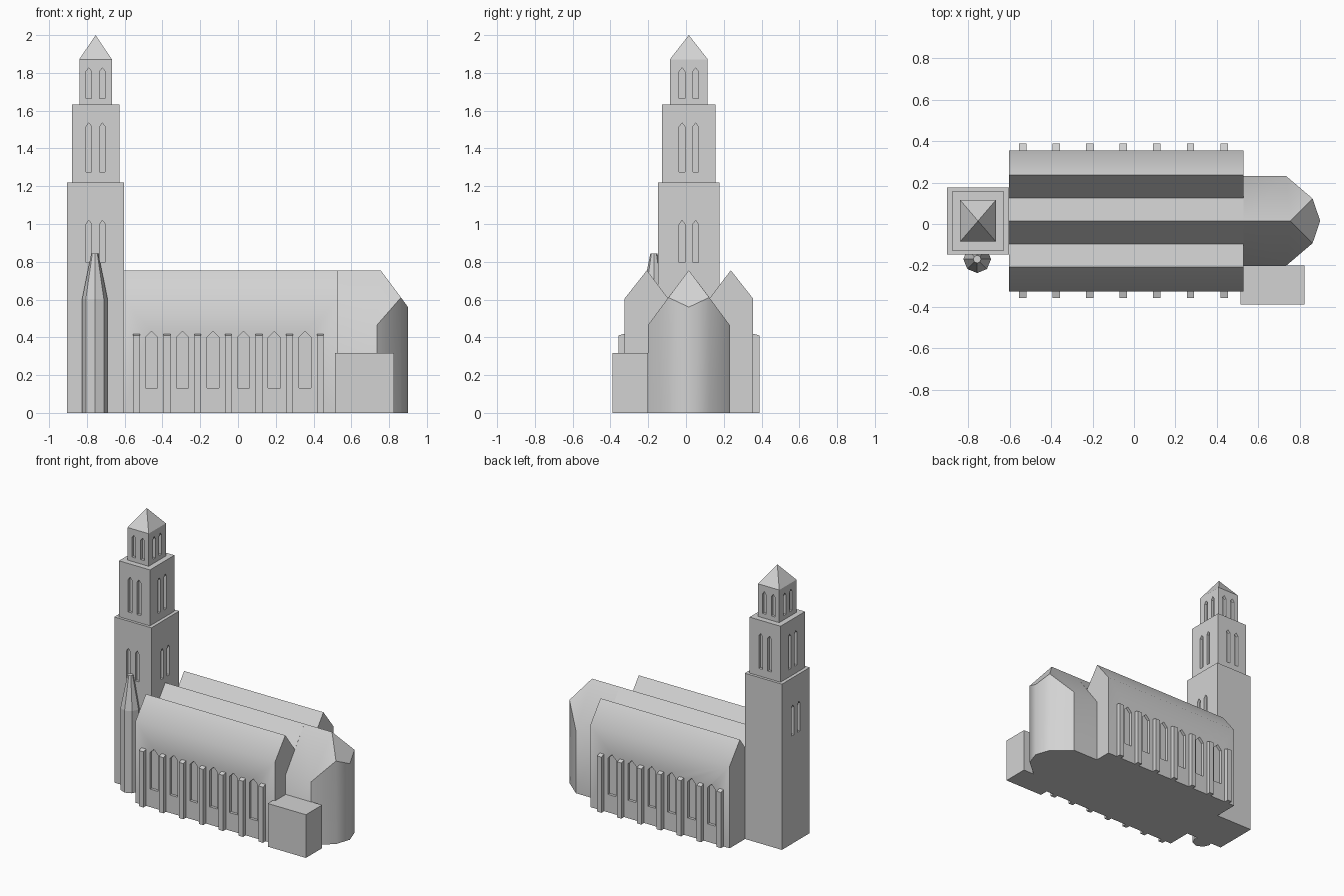
import bpy, bmesh, math
from mathutils import Vector

if "Cube" in bpy.data.objects:
    bpy.data.objects.remove(bpy.data.objects["Cube"])

stone = bpy.data.materials.new("grey stone")
stone.diffuse_color = (0.65, 0.65, 0.65, 1)
stone.use_nodes = True
stone.node_tree.nodes["Principled BSDF"].inputs["Base Color"].default_value = stone.diffuse_color


def make(name, verts, faces):
    bm = bmesh.new()
    vs = [bm.verts.new(v) for v in verts]
    for f in faces:
        bm.faces.new([vs[i] for i in f])
    bmesh.ops.recalc_face_normals(bm, faces=bm.faces)
    me = bpy.data.meshes.new(name)
    bm.to_mesh(me)
    bm.free()
    me.materials.append(stone)
    ob = bpy.data.objects.new(name, me)
    bpy.context.collection.objects.link(ob)
    return ob


def prism_data(low, high):
    """Solid between two matching loops of points."""
    n = len(low)
    faces = [tuple(range(n)), tuple(range(n, 2 * n))]
    faces += [(i, (i + 1) % n, n + (i + 1) % n, n + i) for i in range(n)]
    return list(low) + list(high), faces


def box(name, x0, x1, y0, y1, z0, z1):
    c = [(x0, y0), (x1, y0), (x1, y1), (x0, y1)]
    return make(name, *prism_data([(*p, z0) for p in c], [(*p, z1) for p in c]))


def arch(axis, at, mid, w, z0, zs, z1, depth=0.02):
    """Pointed window cutter, crossing the wall plane axis = at."""
    prof = [(mid - w, z0), (mid + w, z0), (mid + w, zs), (mid, z1), (mid - w, zs)]
    put = (lambda d, u, z: (d, u, z)) if axis == 'x' else (lambda d, u, z: (u, d, z))
    return prism_data([put(at - depth, *p) for p in prof],
                      [put(at + depth, *p) for p in prof])


def carve(ob, cutters):
    """Recess all windows in one cut, then discard the cutter."""
    verts, faces = [], []
    for v, f in cutters:
        k = len(verts)
        verts += v
        faces += [tuple(i + k for i in q) for q in f]
    cutter = make("window_cutter", verts, faces)
    cutter.hide_render = True
    mod = ob.modifiers.new("windows", 'BOOLEAN')
    mod.operation, mod.solver, mod.object = 'DIFFERENCE', 'EXACT', cutter
    bpy.context.view_layer.objects.active = ob
    bpy.ops.object.modifier_apply(modifier=mod.name)
    bpy.data.objects.remove(cutter)


def smooth(ob, angle=40):
    bpy.ops.object.select_all(action='DESELECT')
    ob.select_set(True)
    bpy.context.view_layer.objects.active = ob
    bpy.ops.object.shade_smooth_by_angle(angle=math.radians(angle))


CY = 0.015                       # centre line of nave and tower
RIDGE, VALLEY, EAVE = 0.755, 0.608, 0.604

# Hall with three parallel gabled roofs
half = [(0.111, VALLEY), (0.222, RIDGE), (0.341, EAVE), (0.341, 0)]
prof = [(CY - y, z) for y, z in reversed(half)] + [(CY, RIDGE)] + [(CY + y, z) for y, z in half]
X0, X1 = -0.605, 0.53
hall = make("hall", *prism_data([(X0, y, z) for y, z in prof], [(X1, y, z) for y, z in prof]))
carve(hall, [arch('y', CY + s * 0.341, -0.457 + 0.1622 * i, 0.032, 0.132, 0.4, 0.432)
             for s in (-1, 1) for i in range(6)])
smooth(hall)

# Buttresses with slightly sloping tops
for s, side in ((-1, "front"), (1, "back")):
    inner, outer = CY + s * 0.33, s * 0.388 if s > 0 else -0.357
    for i in range(7):
        x = -0.538 + 0.1622 * i
        sec = [(inner, 0), (outer, 0), (outer, 0.41), (inner, 0.422)]
        make(f"buttress_{side}_{i + 1}",
             *prism_data([(x - 0.018, y, z) for y, z in sec], [(x + 0.018, y, z) for y, z in sec]))

# Choir with polygonal apse and hipped roof end
plan = [(X1, -0.217, 0.464), (0.735, -0.217, 0.464), (0.863, -0.108, 0.611), (0.9, 0, 0.56),
        (0.863, 0.108, 0.611), (0.735, 0.217, 0.464), (X1, 0.217, 0.464)]
verts = [(x, CY + y, 0) for x, y, z in plan] + [(x, CY + y, z) for x, y, z in plan]
verts += [(X1, CY, RIDGE), (0.755, CY, RIDGE)]
faces = [tuple(range(7)), (0, 6, 13, 14, 7)]
faces += [(i, i + 1, i + 8, i + 7) for i in range(6)]
faces += [(7, 8, 9, 15, 14), (9, 10, 11, 15), (11, 12, 13, 14, 15)]
smooth(make("choir", verts, faces))

# Sacristy block
box("sacristy", 0.514, 0.825, -0.388, -0.2, 0, 0.318)

# Tower tiers: half width x, half width y, bottom, top, window bottom, shoulder, point
TX = -0.754
tiers = [("lower", 0.151, 0.162, 0, 1.22, 0.795, 0.998, 1.02),
         ("middle", 0.126, 0.142, 1.22, 1.632, 1.275, 1.515, 1.535),
         ("upper", 0.086, 0.1, 1.632, 1.872, 1.664, 1.807, 1.827)]
for name, hx, hy, z0, z1, w0, ws, w1 in tiers:
    tier = box("tower_" + name, TX - hx, TX + hx, CY - hy, CY + hy, z0, z1)
    cuts = []
    for s in (-1, 1):
        for d in (-0.036, 0.036):
            cuts.append(arch('x', TX + s * hx, CY + d, 0.015, w0, ws, w1))
            if s < 0 or name != "lower":       # plain lower back wall
                cuts.append(arch('y', CY + s * hy, TX + d, 0.015, w0, ws, w1))
    carve(tier, cuts)

# Tower pyramid roof
hx, hy, z = 0.086, 0.1, 1.872
make("tower_roof", [(TX - hx, CY - hy, z), (TX + hx, CY - hy, z), (TX + hx, CY + hy, z),
                    (TX - hx, CY + hy, z), (TX, CY, 2.0)],
     [(0, 1, 2, 3), (0, 1, 4), (1, 2, 4), (2, 3, 4), (3, 0, 4)])


# Octagonal stair turret with a blunt spire
def ring(r, z):
    return [(-0.758 + r * math.cos(i * math.pi / 4), -0.17 + r * math.sin(i * math.pi / 4), z)
            for i in range(8)]


rings = [ring(0.067, 0), ring(0.067, 0.604), ring(0.019, 0.843)]
faces = [tuple(range(8)), tuple(range(16, 24))]
faces += [(k + i, k + (i + 1) % 8, k + 8 + (i + 1) % 8, k + 8 + i) for k in (0, 8) for i in range(8)]
make("stair_turret", sum(rings, []), faces)
